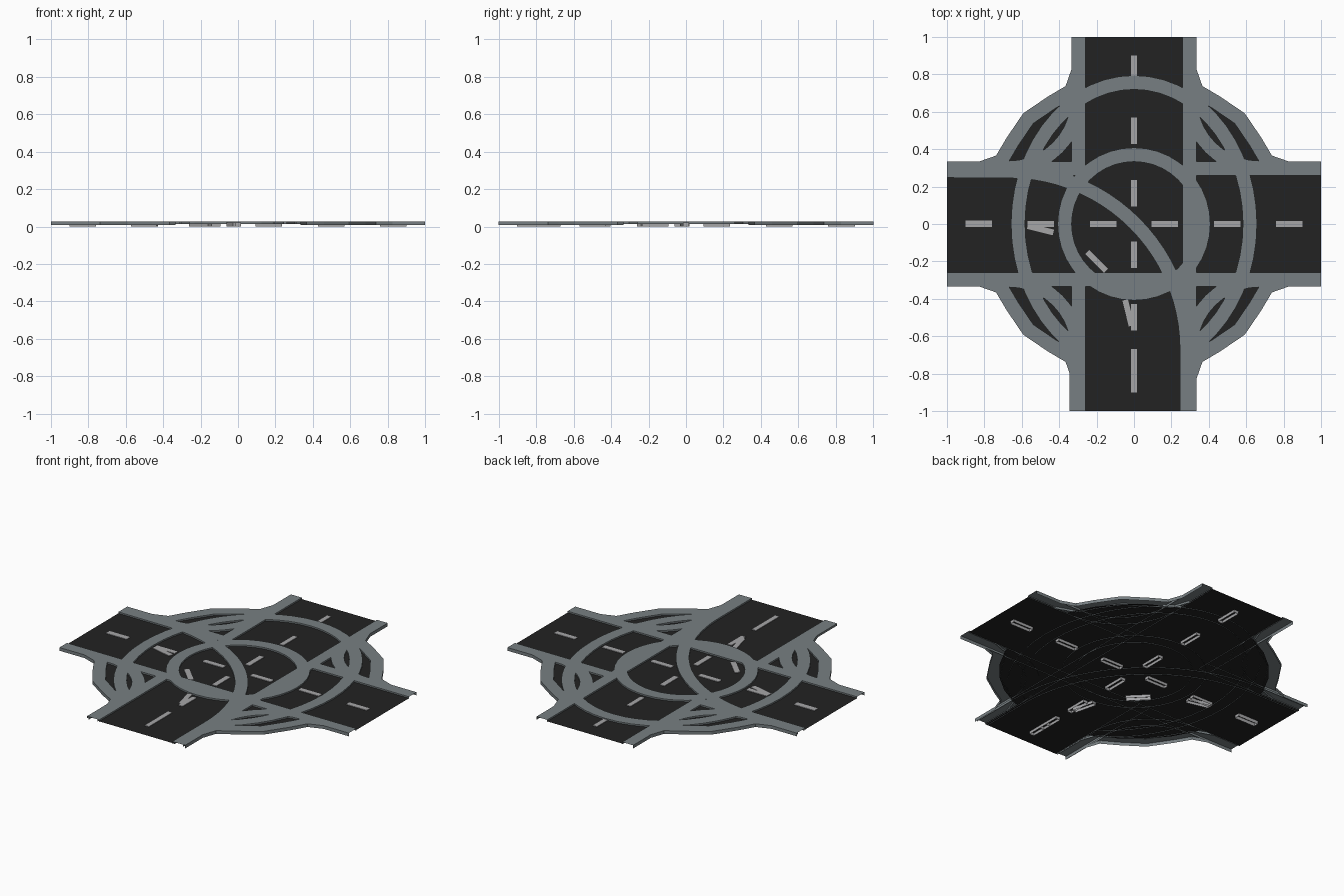
import bpy, bmesh, math
from mathutils import Vector, Matrix

if "Cube" in bpy.data.objects:
    bpy.data.objects.remove(bpy.data.objects["Cube"])

ROAD_Z, CURB_Z, HALF = 0.018, 0.027, 0.0375


def material(name, rgb):
    m = bpy.data.materials.new(name)
    m.diffuse_color = (*rgb, 1)
    m.use_nodes = True
    m.node_tree.nodes["Principled BSDF"].inputs["Base Color"].default_value = m.diffuse_color
    return m


GREY = material("kerb grey", (0.185, 0.212, 0.223))
BLACK = material("asphalt black", (0.016, 0.016, 0.016))
PALE = material("dash pale grey", (0.38, 0.38, 0.39))


def finish(bm, name, mat):
    me = bpy.data.meshes.new(name)
    bm.to_mesh(me)
    bm.free()
    me.materials.append(mat)
    ob = bpy.data.objects.new(name, me)
    bpy.context.collection.objects.link(ob)
    return ob


def kerb(name, path, closed=False, z_left=0.014, z_right=0.014):
    """Open-bottomed kerb: flat top with a wall on each side of a centre line."""
    pts = [Vector(p) for p in path]
    n = len(pts)
    bm = bmesh.new()
    rows = []
    for i, p in enumerate(pts):
        a = pts[(i - 1) % n] if closed or i else None
        b = pts[(i + 1) % n] if closed or i < n - 1 else None
        d1 = (p - a).normalized() if a is not None else (b - p).normalized()
        d2 = (b - p).normalized() if b is not None else d1
        t = (d1 + d2).normalized()
        off = Vector((-t.y, t.x)) * HALF / max(0.5, t.dot(d1))
        l, r = p + off, p - off
        rows.append([bm.verts.new((*q, z)) for q, z in
                     ((l, z_left), (l, CURB_Z), (r, CURB_Z), (r, z_right))])
    for i in range(n if closed else n - 1):
        a, b = rows[i], rows[(i + 1) % n]
        for k in range(3):
            bm.faces.new((a[k], a[k + 1], b[k + 1], b[k]))
    return finish(bm, name, GREY)


def arc(cx, cy, rx, ry, a0, a1, n):
    return [(cx + rx * math.cos(math.radians(a0 + (a1 - a0) * i / n)),
             cy + ry * math.sin(math.radians(a0 + (a1 - a0) * i / n)))
            for i in range(n + 1)]


def sheet(name, pts, z):
    bm = bmesh.new()
    bm.faces.new([bm.verts.new((x, y, z)) for x, y in pts])
    return finish(bm, name, BLACK)


def dash(x, y, angle, length=0.142):
    bm = bmesh.new()
    bmesh.ops.create_cube(bm, size=1)
    low = [f for f in bm.faces if f.normal.z < -0.5]
    bmesh.ops.delete(bm, geom=low, context='FACES_ONLY')
    bm.transform(Matrix.Translation((x, y, 0.0107)) @
                 Matrix.Rotation(math.radians(angle), 4, 'Z') @
                 Matrix.Diagonal((length, 0.031, 0.0214, 1)))
    return finish(bm, "lane_dash", PALE)


# Road surfaces
sheet("road_east_west", [(-1, -.265), (1, -.265), (1, .265), (-1, .265)], ROAD_Z)
sheet("road_north_south", [(-.265, -1), (.265, -1), (.265, 1), (-.265, 1)], ROAD_Z - 0.0003)
sheet("road_circle", arc(0, 0, .765, .765, 0, 360, 32)[:-1], ROAD_Z - 0.0006)

# Outer kerbs, one flared corner per quadrant, and rounded inner corners
half = [(.297, 1), (.297, .82), (.335, .712), (.44, .65)]
corner = half + [(.565, .565)] + [(y, x) for x, y in reversed(half)]
for sx in (1, -1):
    for sy in (1, -1):
        z = (0.007, 0.014) if sx * sy > 0 else (0.014, 0.007)
        kerb("outer_kerb", [(x * sx, y * sy) for x, y in corner], False, *z)
        fillet = arc(.67, .67, .37, .37, 180, 270, 10)
        kerb("corner_kerb", [(x * sx, y * sy) for x, y in fillet])
        # straight kerbs along the arms up to the crossing
        kerb("arm_kerb", [(.297 * sx, .9 * sy), (.297 * sx, .265 * sy)])
        kerb("arm_kerb", [(.9 * sx, .297 * sy), (.265 * sx, .297 * sy)])

# Through kerbs of the two T junctions
kerb("through_kerb_east", [(.297, -.3), (.297, .3)])
kerb("through_kerb_south", [(-.3, -.297), (.3, -.297)])

# Roundabout island ring and the larger dead-end loop
kerb("island_ring", arc(0, 0, .371, .371, 0, 360, 40)[:-1], True)
kerb("dead_end_loop", arc(0, 0, .62, .757, -62, 242, 44))

# Curved road from west to south
kerb("bend_outer_kerb", [(-1, .285)] + arc(-.67, -.67, .953, .953, 90, 0, 22) + [(.283, -1)])
kerb("bend_inner_kerb", [(-.307, -1), (-.307, -.67)])

# Lane dashes
for p in (-.83, -.498, -.165, .165, .498, .83):
    dash(p, 0, 0)
    dash(0, p, 90)
dash(0, -.74, 90)
dash(-.2, -.2, -45)
dash(-.5, -.028, -14)
dash(-.03, -.475, -76)
dash(-.83, .004, 0)
